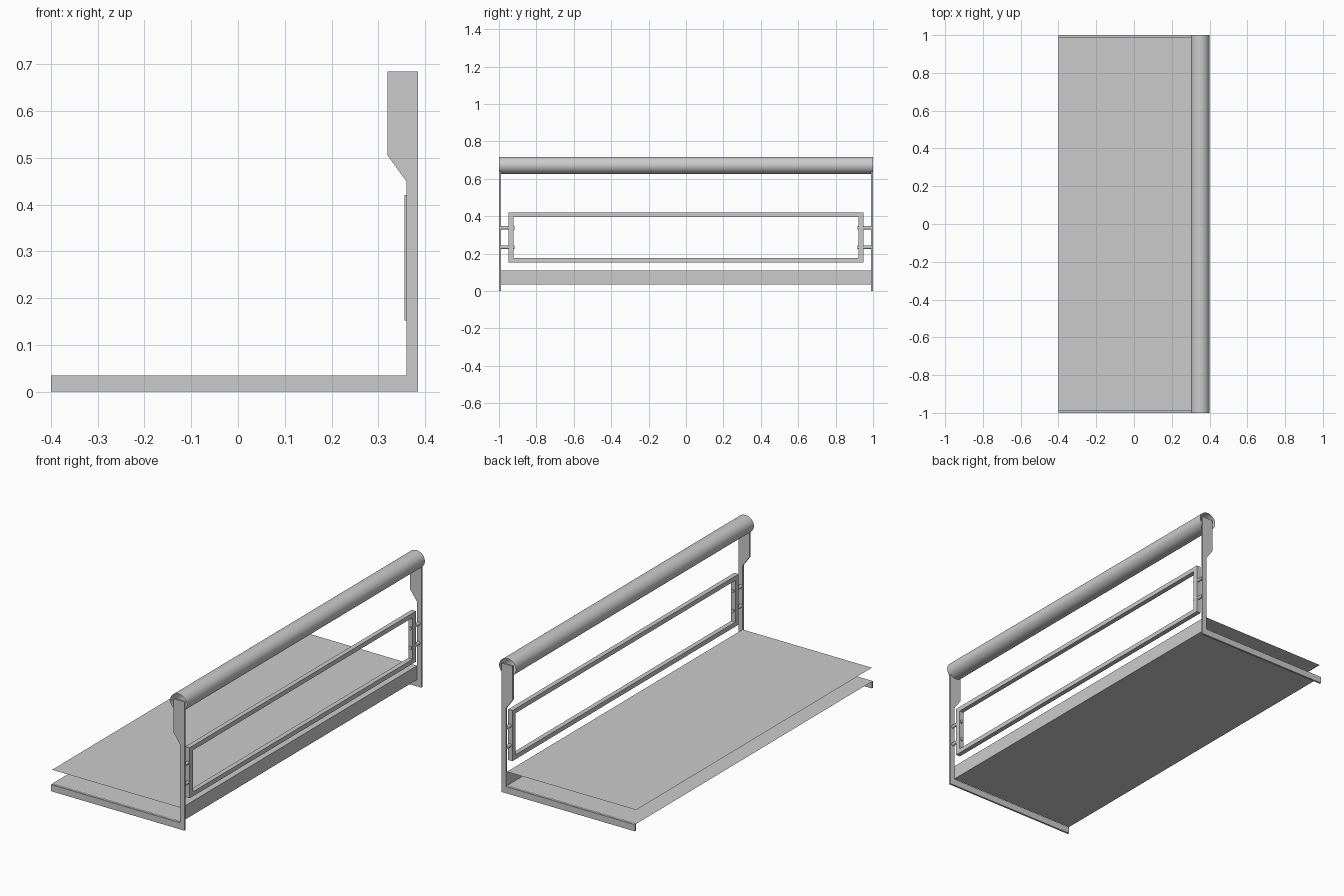
import bpy, bmesh
from math import pi

if "Cube" in bpy.data.objects:
    bpy.data.objects.remove(bpy.data.objects["Cube"])


def mesh_object(name, bm):
    bmesh.ops.recalc_face_normals(bm, faces=bm.faces)
    me = bpy.data.meshes.new(name)
    bm.to_mesh(me)
    bm.free()
    ob = bpy.data.objects.new(name, me)
    bpy.context.collection.objects.link(ob)
    return ob


def extrude_y(name, profile, y0, y1):
    """Solid from an x-z outline, between y0 and y1."""
    bm = bmesh.new()
    face = bm.faces.new([bm.verts.new((x, y0, z)) for x, z in profile])
    moved = bmesh.ops.extrude_face_region(bm, geom=[face])["geom"]
    for v in moved:
        if isinstance(v, bmesh.types.BMVert):
            v.co.y = y1
    # extrude_face_region keeps the source face, so both ends are closed
    return mesh_object(name, bm)


def cylinder_y(name, loc, rx, rz, length, sides, fill):
    bpy.ops.mesh.primitive_cylinder_add(vertices=sides, radius=1, depth=length,
                                        end_fill_type=fill, location=loc,
                                        rotation=(pi / 2, 0, 0))
    ob = bpy.context.object
    ob.name = name
    ob.scale = (rx, rz, 1)
    bpy.ops.object.transform_apply(location=False, rotation=True, scale=True)
    bpy.ops.object.shade_smooth_by_angle()
    return ob


# End brackets: foot, upright and widened head
bracket = [(-.4, 0), (.385, 0), (.385, .685), (.32, .685),
           (.32, .505), (.36, .45), (.36, .035), (-.4, .035)]
for side, s in (("front", -1), ("back", 1)):
    extrude_y(side + "_bracket", bracket, s * .99, s * 1.0)

# Folded sheet: lower shelf, back strip and upper shelf
bm = bmesh.new()
rows = [[bm.verts.new((x, y, z)) for y in (-.99, .99)]
        for x, z in ((-.4, .036), (.36, .036), (.36, .11), (-.4, .11))]
for a, b in zip(rows, rows[1:]):
    bm.faces.new((a[0], a[1], b[1], b[0]))
mesh_object("folded_shelf", bm)

# Rectangular guard frame
bm = bmesh.new()
rings = []
for x in (.356, .381):
    for hy, z0, z1 in ((.95, .152, .421), (.923, .176, .397)):
        rings.append([bm.verts.new((x, y, z)) for y, z in
                      ((-hy, z0), (hy, z0), (hy, z1), (-hy, z1))])
outer0, inner0, outer1, inner1 = rings
for p, q in ((outer0, inner0), (inner0, inner1), (inner1, outer1), (outer1, outer0)):
    for i in range(4):
        j = (i + 1) % 4
        bm.faces.new((p[i], p[j], q[j], q[i]))
mesh_object("guard_frame", bm)

# Pins joining the frame to the brackets
for side, s in (("front", -1), ("back", 1)):
    for level, z in (("lower", .234), ("upper", .338)):
        cylinder_y(f"{side}_{level}_pin", (.37, s * .955, z),
                   .009, .009, .075, 16, 'NGON')

# Open-ended top rail tube
cylinder_y("top_rail", (.35, 0, .672), .049, .046, 2, 40, 'NOTHING')
